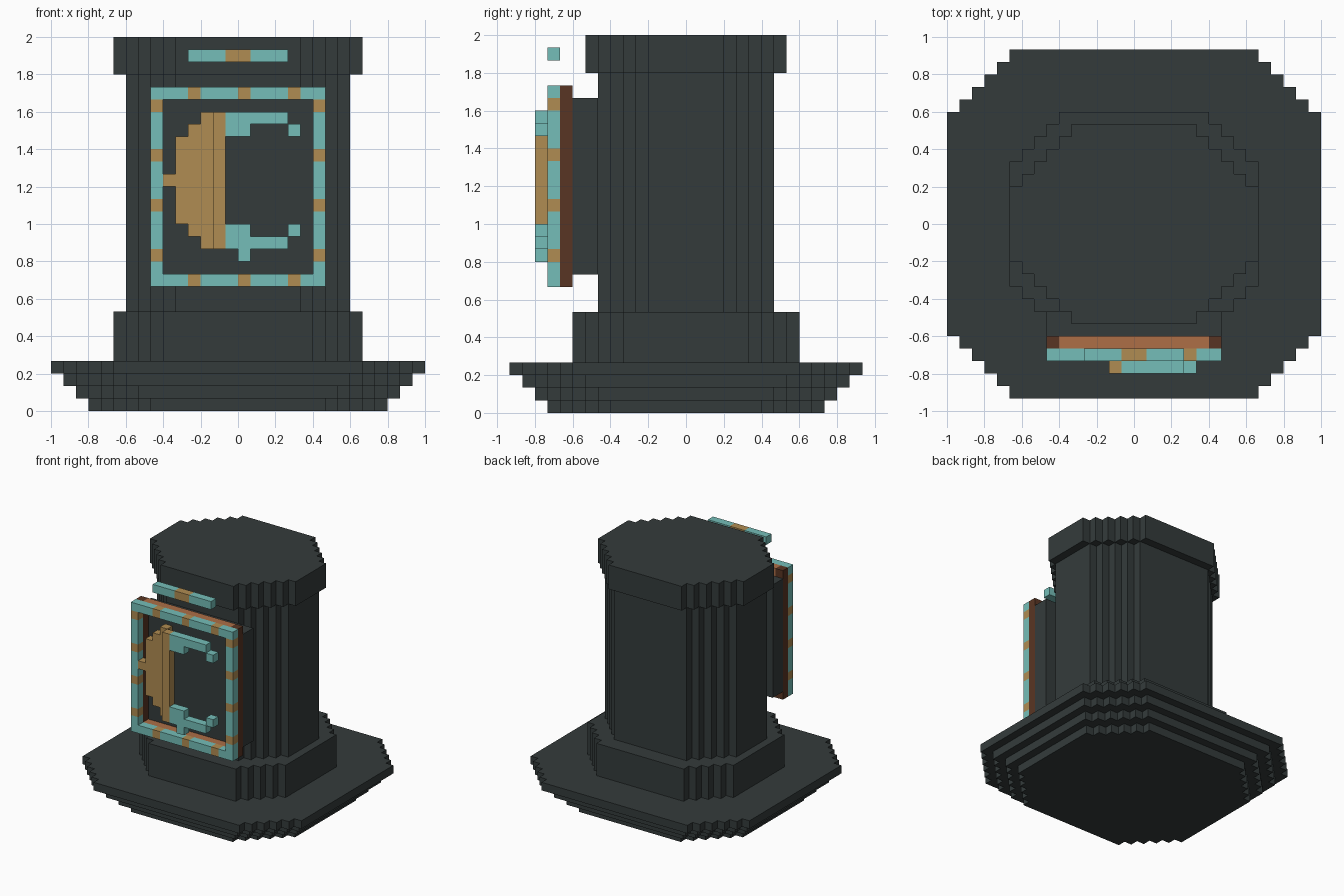
import bpy, bmesh

cube = bpy.data.objects.get("Cube")
if cube:
    bpy.data.objects.remove(cube, do_unlink=True)

U = 1 / 15  # one block


def material(name, rgb):
    """Flat material from 0-255 screen values, stored as linear."""
    lin = [((c / 255 + 0.055) / 1.055) ** 2.4 for c in rgb] + [1.0]
    m = bpy.data.materials.new(name)
    m.use_nodes = True
    m.diffuse_color = lin
    m.node_tree.nodes["Principled BSDF"].inputs["Base Color"].default_value = lin
    return m


STONE = material("dark stone", (52, 59, 59))
TEAL = material("pale teal", (117, 190, 184))
TAN = material("tan gold", (176, 140, 82))
COPPER = material("copper", (173, 110, 70))
BROWN = material("dark brown", (89, 53, 35))


def finish(name, bm, mats):
    bmesh.ops.recalc_face_normals(bm, faces=bm.faces)
    mesh = bpy.data.meshes.new(name)
    bm.to_mesh(mesh)
    bm.free()
    for m in mats:
        mesh.materials.append(m)
    ob = bpy.data.objects.new(name, mesh)
    bpy.context.collection.objects.link(ob)
    return ob


def stepped_slabs(name, slabs):
    """Octagonal slabs with staircase corners: (half x, half y, steps, z0, z1)."""
    bm = bmesh.new()
    for hx, hy, steps, z0, z1 in slabs:
        # staircase of one quadrant, from the +x side round to the +y side
        quad = [(hx, hy - steps)]
        for i in range(steps):
            quad += [(hx - i - 1, hy - steps + i), (hx - i - 1, hy - steps + i + 1)]
        flip = quad[::-1]
        outline = (quad + [(-x, y) for x, y in flip]
                   + [(-x, -y) for x, y in quad] + [(x, -y) for x, y in flip])
        face = bm.faces.new([bm.verts.new((x * U, y * U, z0 * U)) for x, y in outline])
        ext = bmesh.ops.extrude_face_region(bm, geom=[face], use_keep_orig=True)
        top = [g for g in ext["geom"] if isinstance(g, bmesh.types.BMVert)]
        bmesh.ops.translate(bm, verts=top, vec=(0, 0, (z1 - z0) * U))
    return finish(name, bm, [STONE])


def blocks(name, boxes):
    """Boxes in block units: (x0, x1, y0, y1, z0, z1, material)."""
    bm = bmesh.new()
    mats = []
    for x0, x1, y0, y1, z0, z1, mat in boxes:
        if mat not in mats:
            mats.append(mat)
        verts = bmesh.ops.create_cube(bm, size=1)["verts"]
        for v in verts:
            v.co = ((x1 if v.co.x > 0 else x0) * U,
                    (y1 if v.co.y > 0 else y0) * U,
                    (z1 if v.co.z > 0 else z0) * U)
        for f in {f for v in verts for f in v.link_faces}:
            f.material_index = mats.index(mat)
    return finish(name, bm, mats)


def banded(breaks):
    """Consecutive spans alternating teal and tan."""
    return [(a, b, (TEAL, TAN)[i % 2]) for i, (a, b) in enumerate(zip(breaks, breaks[1:]))]


# Pillar
stepped_slabs("flared_base", [(12 + i, 11 + i, 5, i, i + 1) for i in range(4)])
stepped_slabs("plinth", [(10, 9, 4, 4, 8)])
stepped_slabs("shaft", [(9, 7, 4, 8, 27)])
stepped_slabs("cap", [(10, 8, 5, 27, 30)])

# Sign panel backing and its two-tone rear frame
blocks("panel_backing", [(-7, 7, -9, -7, 11, 25, STONE)])
blocks("rear_frame",
       [(-6, 6, -10, -9, z, z + 1, COPPER) for z in (10, 25)]
       + [(x, x + 1, -10, -9, 10, 26, BROWN) for x in (-7, 6)])

# Banded front frame
blocks("front_frame",
       [(a, b, -11, -10, z, z + 1, m)
        for z in (10, 25) for a, b, m in banded([-7, -4, -3, 0, 1, 4, 5, 7])]
       + [(x, x + 1, -11, -10, a, b, m)
          for x in (-7, 6) for a, b, m in banded([11, 12, 13, 16, 17, 20, 21, 24, 25])])

# Floating bar in front of the cap
blocks("cap_bar", [(a, b, -11, -10, 28, 29, m) for a, b, m in banded([-4, -1, 1, 4])])

# Emblem: rounded tan half, with its last column one block further forward
blocks("emblem_body",
       [(x, x + 1, -11, -10, z0, z1, TAN)
        for x, z0, z1 in ((-6, 18, 19), (-5, 15, 22), (-4, 14, 23), (-3, 13, 24))]
       + [(-2, -1, -12, -11, 13, 24, TAN)])

# Emblem: upper and lower teal prongs
blocks("emblem_upper_prong", [(x0, x1, -12, -11, z0, z1, TEAL) for x0, x1, z0, z1 in
                              ((-1, 1, 22, 24), (1, 4, 23, 24), (4, 5, 22, 23))])
blocks("emblem_lower_prong", [(x0, x1, -12, -11, z0, z1, TEAL) for x0, x1, z0, z1 in
                              ((-1, 1, 13, 15), (1, 4, 13, 14), (4, 5, 14, 15), (0, 1, 12, 13))])
